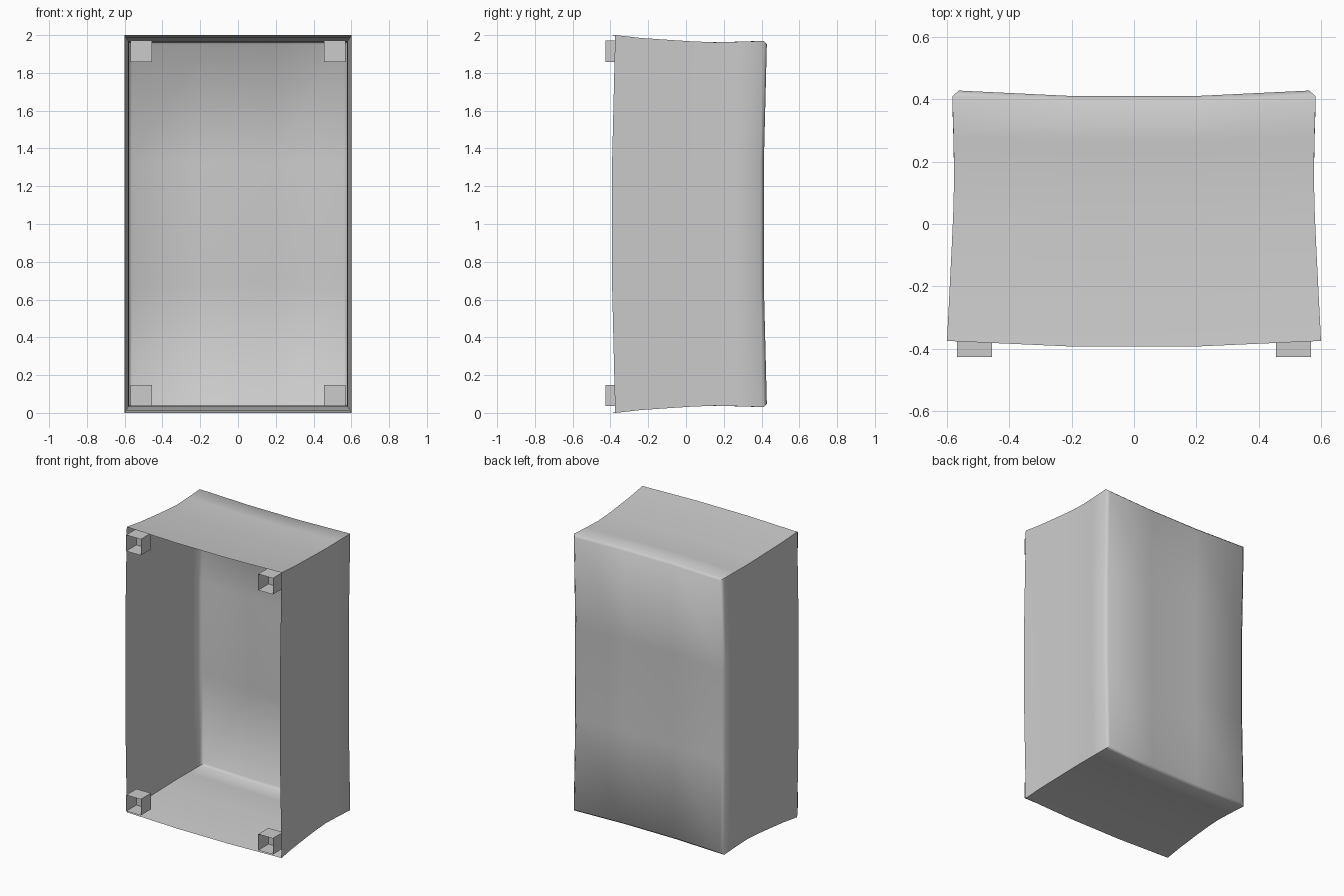
import bpy, bmesh

if "Cube" in bpy.data.objects:
    bpy.data.objects.remove(bpy.data.objects["Cube"])

# Depth stations of the shell: (y at corners, half width, half height)
STATIONS = [(-.375, .60, 1.0), (-.24, .593, .985), (-.08, .585, .974), (.03, .58, .967),
            (.15, .577, .962), (.28, .579, .965), (.41, .583, .969), (.428, .562, .953)]
STEPS = [-1, -1/3, 1/3, 1]


def point(station, u, v):
    """Point on a station rectangle, shifted forward toward the middle of each side."""
    y, hx, hz = station
    bow = .018 * (abs(u) < 1) + .016 * (abs(v) < 1)
    return (hx * u, y - bow, 1 + hz * v)


def make_object(name, bm):
    mesh = bpy.data.meshes.new(name)
    bm.to_mesh(mesh)
    bm.free()
    obj = bpy.data.objects.new(name, mesh)
    bpy.context.collection.objects.link(obj)
    return obj


def add_grid(bm, rows):
    verts = [[bm.verts.new(p) for p in row] for row in rows]
    for a, b in zip(verts, verts[1:]):
        for i in range(len(a) - 1):
            bm.faces.new((a[i], a[i + 1], b[i + 1], b[i]))


# Open-fronted pinched shell: four walls and the back panel
bm = bmesh.new()
for s in (-1, 1):
    add_grid(bm, [[point(st, s, t) for t in STEPS] for st in STATIONS])
    add_grid(bm, [[point(st, t, s) for t in STEPS] for st in STATIONS])
add_grid(bm, [[point(STATIONS[-1], u, v) for u in STEPS] for v in STEPS])
bmesh.ops.remove_doubles(bm, verts=bm.verts, dist=1e-4)
bmesh.ops.recalc_face_normals(bm, faces=bm.faces)
if sum(f.normal.y * f.calc_area() for f in bm.faces) < 0:
    bmesh.ops.reverse_faces(bm, faces=bm.faces)
shell = make_object("shell", bm)
bpy.context.view_layer.objects.active = shell
shell.select_set(True)
bpy.ops.object.shade_smooth_by_angle(angle=.9)

# Small corner cups, open at the front
for side, sx in (("left", -1), ("right", 1)):
    for level, z in (("lower", .092), ("upper", 1.915)):
        bm = bmesh.new()
        bmesh.ops.create_cube(bm, size=.113)
        front = [f for f in bm.faces if f.normal.y < -.9]
        bmesh.ops.delete(bm, geom=front, context='FACES')
        cup = make_object(f"corner_cup_{level}_{side}", bm)
        cup.location = (sx * .512, -.37, z)
